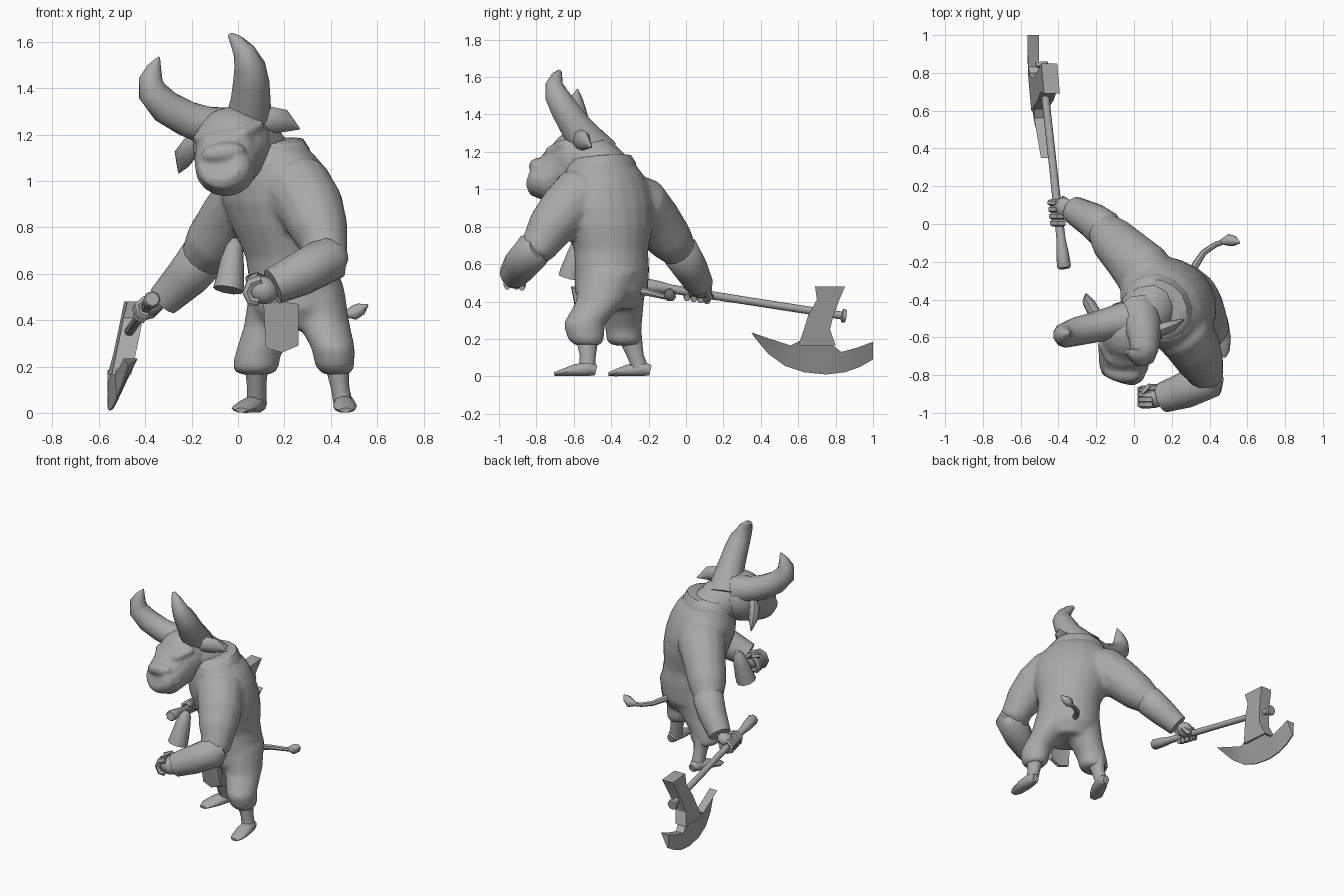
import bpy, bmesh, math
from mathutils import Vector, Matrix

grey = bpy.data.materials.new("grey_clay")
grey.diffuse_color = (0.4, 0.4, 0.4, 1)


def pick(obs):
    bpy.ops.object.select_all(action='DESELECT')
    for ob in obs:
        ob.select_set(True)
    bpy.context.view_layer.objects.active = obs[0]


def finish(name, bm, angle=50):
    bmesh.ops.recalc_face_normals(bm, faces=bm.faces)
    me = bpy.data.meshes.new(name)
    bm.to_mesh(me)
    bm.free()
    me.materials.append(grey)
    ob = bpy.data.objects.new(name, me)
    bpy.context.collection.objects.link(ob)
    pick([ob])
    bpy.ops.object.shade_smooth_by_angle(angle=math.radians(angle))
    return ob


def blend(name, obs, voxel, steps):
    """Fuse overlapping parts into one soft skin."""
    pick(obs)
    bpy.ops.object.join()
    ob = bpy.context.view_layer.objects.active
    ob.name = name
    m = ob.modifiers.new("fuse", 'REMESH')
    m.mode, m.voxel_size, m.use_smooth_shade = 'VOXEL', voxel, True
    m = ob.modifiers.new("soften", 'SMOOTH')
    m.factor, m.iterations = 0.5, steps


def tube(name, pts, n=12, side=(1, 0, 0), axis=None):
    """Loft of ellipses: each point is x, y, z, radius [, second radius]."""
    bm = bmesh.new()
    rings = []
    for i, p in enumerate(pts):
        a, b = pts[max(i - 1, 0)], pts[min(i + 1, len(pts) - 1)]
        t = Vector(axis) if axis else (Vector(b[:3]) - Vector(a[:3])).normalized()
        u = Vector(side)
        u = (u - t * u.dot(t)).normalized()
        v = t.cross(u)
        rb = p[4] if len(p) > 4 else p[3]
        rings.append([bm.verts.new(Vector(p[:3]) + u * p[3] * math.cos(k * math.tau / n)
                                   + v * rb * math.sin(k * math.tau / n)) for k in range(n)])
    for r, s in zip(rings, rings[1:]):
        for k in range(n):
            bm.faces.new((r[k], r[(k + 1) % n], s[(k + 1) % n], s[k]))
    bm.faces.new(rings[0])
    bm.faces.new(rings[-1])
    return finish(name, bm)


def ball(name, loc, size, rot=(0, 0, 0), seg=14, rings=9):
    bm = bmesh.new()
    bmesh.ops.create_uvsphere(bm, u_segments=seg, v_segments=rings, radius=1)
    m = Matrix.Translation(loc)
    for k, ax in ((2, 'Z'), (1, 'Y'), (0, 'X')):
        m = m @ Matrix.Rotation(math.radians(rot[k]), 4, ax)
    bm.transform(m @ Matrix.Diagonal((*size, 1)))
    return finish(name, bm)


def strip(name, top, bottom, tt, tb):
    """Solid band between two edges; tt and tb are half-thickness vectors."""
    bm = bmesh.new()
    cols = []
    for a, b in zip(top, bottom):
        a, b = Vector(a), Vector(b)
        cols.append([bm.verts.new(q) for q in
                     (a + Vector(tt), b + Vector(tb), b - Vector(tb), a - Vector(tt))])
    for c, d in zip(cols, cols[1:]):
        for k in range(4):
            bm.faces.new((c[k], c[(k + 1) % 4], d[(k + 1) % 4], d[k]))
    bm.faces.new(cols[0])
    bm.faces.new(cols[-1])
    return finish(name, bm, 30)


# Body: torso turned front-left, upper arms and trousers fused together
SIDE = (math.cos(math.radians(-46)), math.sin(math.radians(-46)), 0)
UP = (0, 0, 1)
torso = tube("torso", [(.25, -.40, .36, .15, .13), (.25, -.40, .45, .21, .18), (.245, -.395, .57, .212, .185),
                       (.23, -.40, .67, .21, .185), (.205, -.41, .80, .25, .215), (.18, -.42, .91, .275, .225),
                       (.165, -.43, 1.00, .265, .215), (.15, -.44, 1.08, .225, .195), (.13, -.45, 1.14, .19, .16),
                       (.12, -.46, 1.17, .11, .10)], 20, SIDE, UP)
left_arm = tube("left_arm", [(.20, -.50, 1.00, .12), (.26, -.57, .965, .155), (.315, -.65, .885, .145),
                             (.352, -.73, .79, .125), (.375, -.79, .69, .10), (.33, -.83, .64, .075)], 14)
right_arm = tube("right_arm", [(.12, -.31, .98, .12), (.05, -.25, .92, .16), (-.03, -.165, .835, .14),
                               (-.11, -.085, .73, .125), (-.17, -.02, .65, .09), (-.24, .03, .57, .07)], 14)
left_trouser = tube("left_trouser", [(.32, -.41, .56, .135, .165), (.365, -.455, .40, .115, .135),
                                     (.41, -.545, .28, .095, .112), (.418, -.535, .20, .085, .10),
                                     (.425, -.525, .165, .06, .07)], 14, (1, 0, 0), UP)
right_trouser = tube("right_trouser", [(.18, -.36, .54, .13, .15), (.15, -.335, .38, .125, .11),
                                       (.085, -.335, .25, .10, .098), (.075, -.33, .185, .10, .095),
                                       (.075, -.32, .165, .065, .07)], 14, (1, 0, 0), UP)
blend("body", [torso, left_arm, right_arm, left_trouser, right_trouser], .016, 6)

# Thin collar edge
tube("collar", [(.135, -.445, 1.08, .205, .175), (.13, -.445, 1.13, .195, .165), (.125, -.45, 1.17, .165, .15),
                (.12, -.45, 1.175, .12, .11)], 14, SIDE, (-.08, -.08, .99))

# Cloth hanging at the front and the bell on the chest
strip("loincloth", [(.11, -.565, .47), (.18, -.59, .48), (.26, -.585, .47)],
      [(.12, -.55, .28), (.19, -.56, .26), (.26, -.56, .29)], (0, .025, 0), (0, .012, 0))
tube("bell", [(-.012, -.56, .75, .016), (-.015, -.57, .72, .036), (-.025, -.585, .66, .05),
              (-.035, -.61, .57, .062), (-.042, -.62, .53, .066)], 10)

# Shins and feet
tube("left_shin", [(.42, -.53, .24, .055, .07), (.44, -.525, .11, .04, .045),
                   (.455, -.53, .03, .042, .045)], 10, (1, 0, 0), UP)
tube("right_shin", [(.08, -.31, .24, .055, .075), (.08, -.275, .12, .042, .05),
                    (.08, -.24, .03, .042, .045)], 10, (1, 0, 0), UP)
for name, x, y, dx in (("left_foot", .458, -.48, .005), ("right_foot", .085, -.19, -.07)):
    tube(name, [(x, y, .032, .025, .028), (x, y - .04, .042, .042, .042),
                (x + dx * .5, y - .12, .032, .052, .032), (x + dx, y - .19, .018, .045, .018),
                (x + dx, y - .225, .012, .025, .01)], 10)

# Wide cuffs
tube("left_cuff", [(.43, -.79, .69, .06), (.40, -.82, .67, .102), (.27, -.88, .60, .096),
                   (.15, -.92, .545, .08), (.155, -.918, .548, .05)], 12, UP)
tube("right_cuff", [(-.13, -.05, .69, .07), (-.155, -.03, .665, .103), (-.22, .02, .585, .094),
                    (-.32, .075, .485, .074), (-.315, .072, .49, .05)], 12, UP)

# Left fist
ball("left_palm", (.105, -.915, .53), (.07, .06, .06), (0, 25, 0))
for i in range(4):
    y, z = -.955 + i * .026, .535 - abs(i - 1) * .006
    tube("left_finger", [(.10, y, z + .045, .02), (.055, y, z + .03, .022), (.038, y, z - .01, .021),
                         (.055, y, z - .045, .02), (.09, y, z - .05, .016)], 6, (0, 1, 0))
tube("left_thumb", [(.13, -.87, .56, .022), (.08, -.865, .585, .022), (.04, -.89, .575, .016)], 6)


# Axe handle and the right hand gripping it
def on_handle(y):
    return Vector((-.37 - .11 * (y + .23), y, .49 - .155 * (y + .23)))


tube("axe_handle", [(*on_handle(y), r) for y, r in
                    ((-.235, .03), (-.225, .037), (-.15, .033), (-.08, .024), (.3, .021),
                     (.83, .021), (.835, .036), (.855, .034))], 8)
ball("right_palm", (-.375, .085, .465), (.06, .055, .042), (0, -25, 30))
for i in range(4):
    c = on_handle(.005 + i * .036)
    arc = [math.radians(a) for a in (40, 100, 160, 220, 280)]
    tube("right_finger", [(c.x + .036 * math.cos(a), c.y, c.z + .036 * math.sin(a), .019)
                          for a in arc], 6, (0, 1, 0))
tube("right_thumb", [(-.34, .10, .46, .022), (-.375, .13, .425, .02), (-.415, .10, .405, .015)], 6)


# Axe head: socket and crescent blade, in a leaning plane
def on_blade(y, z):
    return (-.555 + .24 * z - .09 * (y - .75), y, z)


rows = ((.69, .85, .48), (.70, .82, .41), (.655, .79, .33), (.63, .77, .25), (.60, .80, .165))
strip("axe_socket", [on_blade(a, z) for a, b, z in rows], [on_blade(b, z) for a, b, z in rows],
      (.042, 0, 0), (.042, 0, 0))
upper = ((.35, .235), (.45, .20), (.56, .165), (.63, .20), (.78, .17), (.83, .13), (.92, .155), (1, .185))
lower = ((.365, .21), (.44, .12), (.53, .055), (.63, .022), (.75, .01), (.85, .022), (.93, .05), (1, .09))
strip("axe_blade", [on_blade(*p) for p in upper], [on_blade(*p) for p in lower],
      (.03, 0, 0), (.004, 0, 0))

# Head: skull, muzzle, nose and brows fused
tube("neck", [(.12, -.40, 1.06, .14), (.06, -.48, 1.13, .15), (.0, -.56, 1.165, .14)], 12)
skull = ball("skull", (-.025, -.57, 1.155), (.172, .168, .165), (0, -8, -8), 20, 12)
muzzle = tube("muzzle", [(-.03, -.60, 1.13, .16, .16), (-.05, -.69, 1.08, .14, .14),
                         (-.055, -.76, 1.05, .13, .12), (-.06, -.81, 1.06, .11, .095),
                         (-.065, -.825, 1.065, .08, .065)], 16)
nose = ball("nose", (-.065, -.79, 1.12), (.10, .05, .045), (0, -8, -8))
lb = tube("left_brow", [(-.05, -.735, 1.165, .022), (.02, -.725, 1.20, .032), (.10, -.65, 1.25, .022)], 7)
rb = tube("right_brow", [(-.06, -.735, 1.165, .022), (-.12, -.715, 1.175, .032), (-.18, -.63, 1.19, .022)], 7)
blend("head", [skull, muzzle, nose, lb, rb], .012, 2)

# Ears
tube("left_ear", [(.07, -.58, 1.25, .035, .035), (.13, -.565, 1.265, .058, .036),
                  (.20, -.54, 1.258, .05, .03), (.265, -.505, 1.225, .004, .004)], 8, UP)
tube("right_ear", [(-.15, -.53, 1.17, .03, .035), (-.205, -.48, 1.145, .035, .052),
                   (-.238, -.42, 1.10, .032, .055), (-.255, -.37, 1.035, .004, .004)], 8, (.8, .6, 0))

# Horns
tube("left_horn", [(.02, -.47, 1.18, .12), (.045, -.54, 1.27, .10), (.055, -.60, 1.35, .086),
                   (.057, -.65, 1.43, .078), (.05, -.69, 1.50, .067), (.025, -.705, 1.56, .048),
                   (-.008, -.69, 1.605, .03), (-.035, -.675, 1.63, .012)], 10)
tube("right_horn", [(-.04, -.51, 1.22, .10), (-.14, -.53, 1.24, .086), (-.22, -.55, 1.268, .08),
                    (-.31, -.57, 1.318, .076), (-.37, -.59, 1.385, .066), (-.376, -.59, 1.44, .053),
                    (-.36, -.585, 1.49, .032), (-.34, -.58, 1.535, .004)], 10, (0, 1, 0))

# Tail with a leaf-shaped tuft
tube("tail", [(.30, -.27, .46, .022), (.33, -.21, .45, .02), (.37, -.15, .435, .017),
              (.43, -.11, .425, .015), (.48, -.092, .425, .014)], 7, UP)
tube("tail_tuft", [(.46, -.095, .425, .012), (.50, -.085, .43, .033), (.53, -.09, .447, .028),
                   (.56, -.10, .465, .004)], 7, UP)
